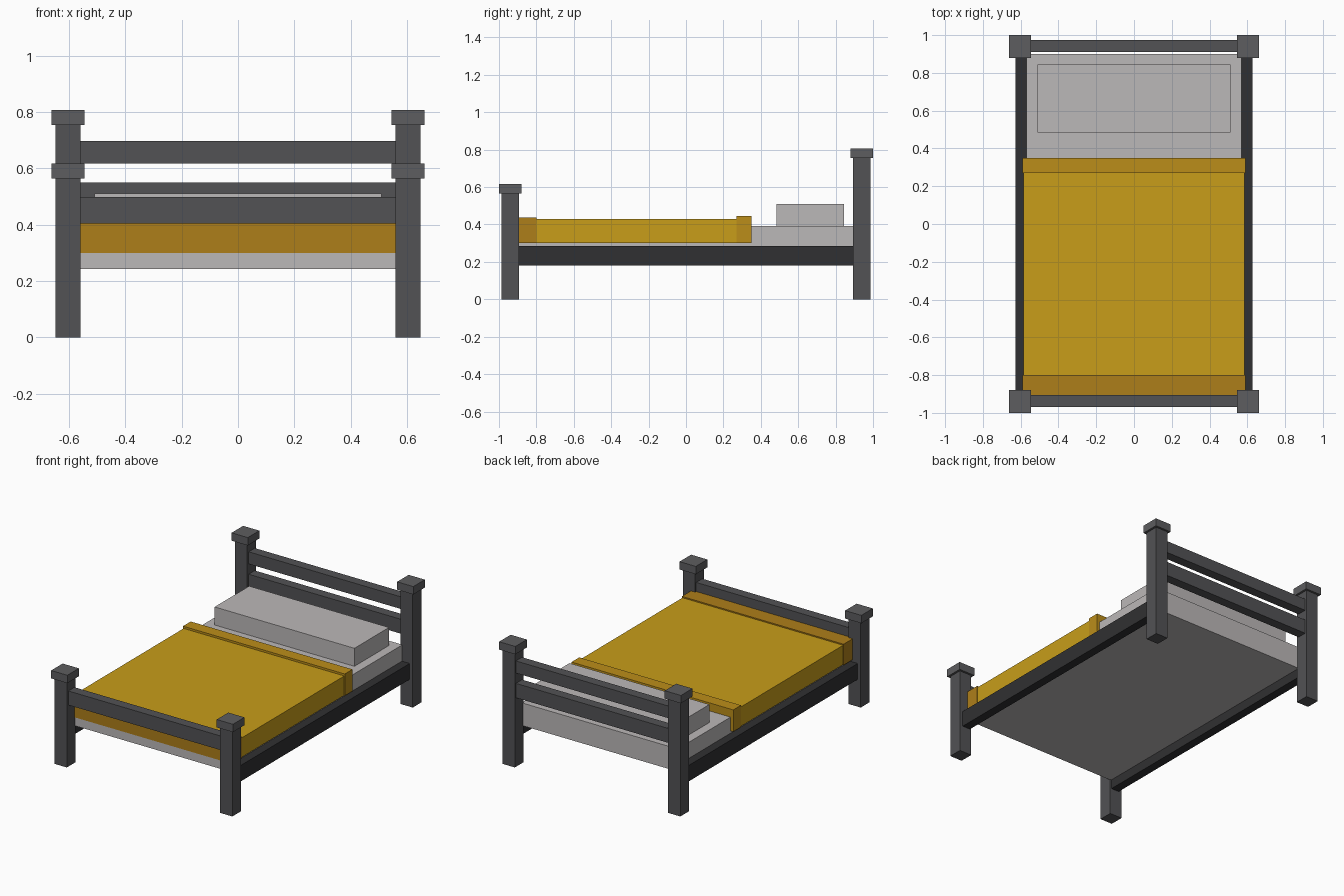
import bpy
import bmesh
from mathutils import Vector

if "Cube" in bpy.data.objects:
    bpy.data.objects.remove(bpy.data.objects["Cube"])


def material(name, rgb):
    m = bpy.data.materials.new(name)
    m.diffuse_color = (*rgb, 1)
    m.use_nodes = True
    m.node_tree.nodes["Principled BSDF"].inputs["Base Color"].default_value = m.diffuse_color
    return m


post_grey = material("post_grey", (0.085, 0.085, 0.09))
cap_grey = material("cap_grey", (0.11, 0.11, 0.115))
rail_dark = material("rail_dark", (0.03, 0.03, 0.032))
linen = material("linen", (0.50, 0.48, 0.48))
mustard = material("mustard", (0.58, 0.34, 0.01))
mustard_fold = material("mustard_fold", (0.50, 0.27, 0.01))
mustard_dark = material("mustard_dark", (0.42, 0.21, 0.01))


def box(name, x, y, z, mat):
    """Box from (min, max) ranges on each axis."""
    bm = bmesh.new()
    bmesh.ops.create_cube(bm, size=1)
    lo, hi = Vector((x[0], y[0], z[0])), Vector((x[1], y[1], z[1]))
    for v in bm.verts:
        v.co = Vector(lo[i] + (v.co[i] + 0.5) * (hi[i] - lo[i]) for i in range(3))
    me = bpy.data.meshes.new(name)
    bm.to_mesh(me)
    bm.free()
    me.materials.append(mat)
    ob = bpy.data.objects.new(name, me)
    bpy.context.collection.objects.link(ob)
    return ob


def around(c, r):
    return (c - r, c + r)


# Corner posts with square caps, and long side rails
for side, sx in (("left", -1), ("right", 1)):
    for end, y, top in (("foot", -0.94, 0.565), ("head", 0.94, 0.755)):
        x = sx * 0.604
        box(f"{end}_post_{side}", around(x, 0.045), around(y, 0.046), (0, top), post_grey)
        box(f"{end}_post_cap_{side}", around(x, 0.059), around(y, 0.06), (top, top + 0.052), cap_grey)
    box(f"side_rail_{side}", around(sx * 0.598, 0.029), (-0.9, 0.9), (0.18, 0.285), rail_dark)

# Cross rails of the footboard and headboard
for name, y, z in (("foot_rail", -0.937, (0.405, 0.498)),
                   ("head_rail_lower", 0.942, (0.455, 0.55)),
                   ("head_rail_upper", 0.942, (0.618, 0.698))):
    box(name, (-0.565, 0.565), around(y, 0.032), z, post_grey)

# Mattress and pillow
box("mattress", (-0.57, 0.57), (-0.9, 0.9), (0.242, 0.391), linen)
box("pillow", (-0.51, 0.51), (0.485, 0.845), (0.391, 0.51), linen)

# Blanket with a turned-over head edge and a tucked foot edge
box("blanket", (-0.586, 0.586), (-0.9, 0.345), (0.302, 0.43), mustard)
box("blanket_fold", (-0.59, 0.59), (0.27, 0.35), (0.30, 0.444), mustard_fold)
box("blanket_foot_edge", (-0.59, 0.59), (-0.905, -0.80), (0.30, 0.438), mustard_dark)
